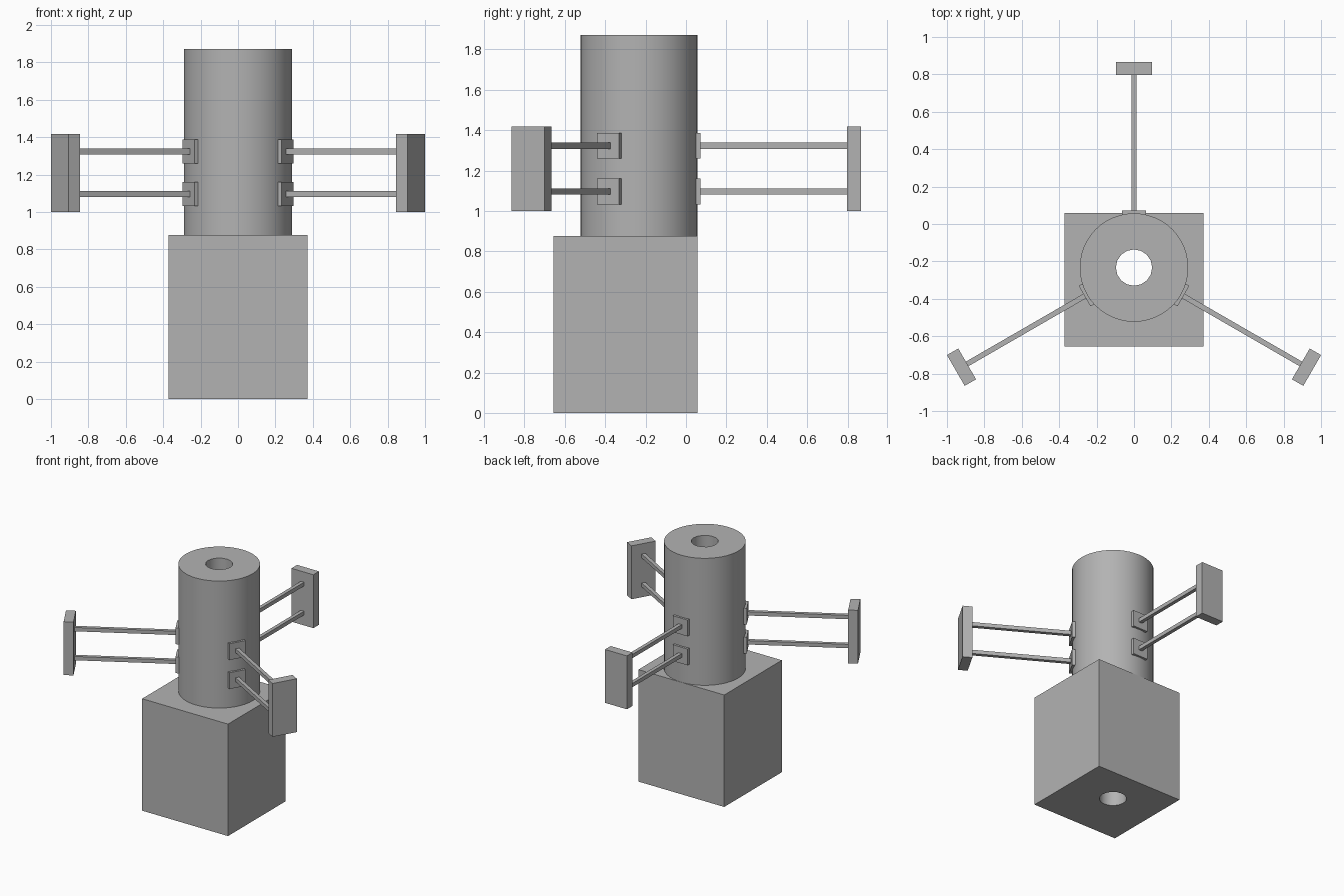
import bpy
from math import radians
from mathutils import Matrix, Vector

if "Cube" in bpy.data.objects:
    bpy.data.objects.remove(bpy.data.objects["Cube"], do_unlink=True)

grey = bpy.data.materials.new("plain grey")
grey.use_nodes = True
colour = (0.45, 0.45, 0.45, 1)
grey.diffuse_color = colour
grey.node_tree.nodes["Principled BSDF"].inputs["Base Color"].default_value = colour

AXIS_Y = -0.233          # centre line of the column
BASE_TOP, COLUMN_TOP = 0.877, 1.872


def block(name, low, high, matrix=Matrix()):
    """Box between two corners, placed by a matrix."""
    low, high = Vector(low), Vector(high)
    bpy.ops.mesh.primitive_cube_add(size=1)
    ob = bpy.context.object
    ob.name = name
    ob.data.transform(Matrix.Translation((low + high) / 2) @ Matrix.Diagonal((*(high - low), 1)))
    ob.matrix_world = matrix
    ob.data.materials.append(grey)
    return ob


def cylinder(name, radius, bottom, top, sides):
    bpy.ops.mesh.primitive_cylinder_add(
        vertices=sides, radius=radius, depth=top - bottom,
        location=(0, AXIS_Y, (bottom + top) / 2))
    ob = bpy.context.object
    ob.name = name
    ob.data.materials.append(grey)
    return ob


# Base block and column, with one bore drilled through both
base = block("base_block", (-0.372, -0.655, 0), (0.372, 0.058, BASE_TOP))
column = cylinder("column", 0.29, BASE_TOP, COLUMN_TOP, 48)
cutter = cylinder("bore_cutter", 0.097, -0.1, COLUMN_TOP + 0.1, 16)
cutter.hide_render = True
for ob in (base, column):
    bpy.ops.object.select_all(action="DESELECT")
    ob.select_set(True)
    bpy.context.view_layer.objects.active = ob
    mod = ob.modifiers.new("bore", "BOOLEAN")
    mod.operation, mod.solver, mod.object = "DIFFERENCE", "EXACT", cutter
    bpy.ops.object.modifier_apply(modifier=mod.name)
    bpy.ops.object.shade_smooth_by_angle(angle=radians(30))
bpy.data.objects.remove(cutter, do_unlink=True)

# Three arms around the column: two mounts, two rods and an end plate each
for label, angle in (("back", 90), ("left", -30), ("right", 210)):
    turn = Matrix.Translation((0, AXIS_Y, 0)) @ Matrix.Rotation(radians(angle), 4, "Z")
    for level, z in (("lower", 1.096), ("upper", 1.323)):
        block(f"{label}_{level}_mount", (0.28, -0.063, z - 0.064), (0.305, 0.063, z + 0.064), turn)
        block(f"{label}_{level}_rod", (0.3, -0.014, z - 0.015), (1.035, 0.014, z + 0.015), turn)
    block(f"{label}_end_plate", (1.03, -0.095, 1.0), (1.1, 0.095, 1.418), turn)
